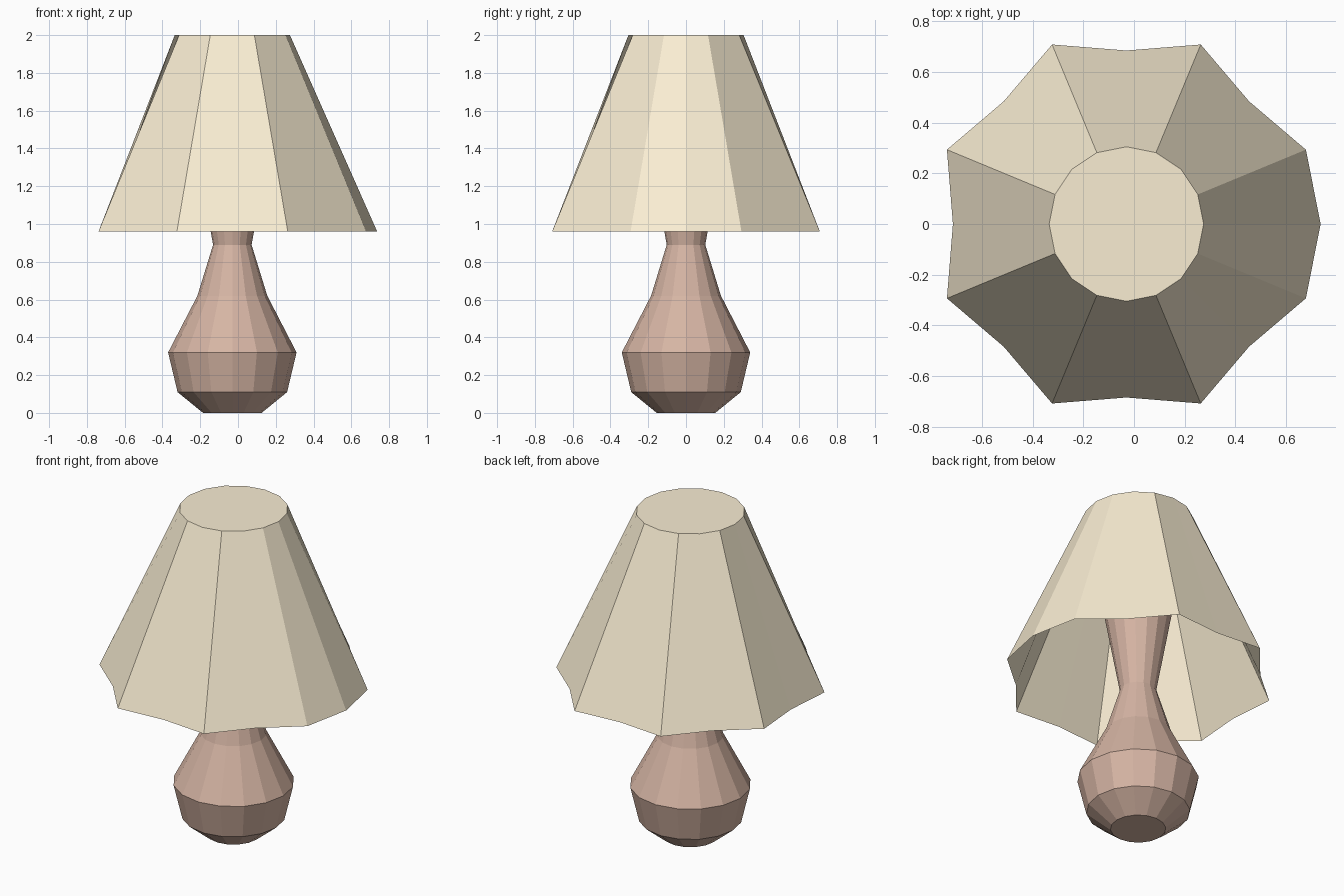
import bpy, bmesh
from math import cos, sin, tau

if "Cube" in bpy.data.objects:
    bpy.data.objects.remove(bpy.data.objects["Cube"])

SIDES = 16
CX = -0.03  # the lamp axis sits slightly left because one pleat sticks out


def material(name, color):
    m = bpy.data.materials.new(name)
    m.diffuse_color = (*color, 1)
    m.use_nodes = True
    m.node_tree.nodes["Principled BSDF"].inputs["Base Color"].default_value = m.diffuse_color
    return m


def ring(bm, z, radius_at):
    return [bm.verts.new((CX + radius_at(i) * cos(tau * i / SIDES),
                          radius_at(i) * sin(tau * i / SIDES), z))
            for i in range(SIDES)]


def loft(name, rings, mat, cap_bottom=False, cap_top=False):
    """Skin a stack of (z, radius function) rings, lowest first."""
    bm = bmesh.new()
    loops = [ring(bm, z, f) for z, f in rings]
    for a, b in zip(loops, loops[1:]):
        for i in range(SIDES):
            j = (i + 1) % SIDES
            bm.faces.new((a[i], a[j], b[j], b[i]))
    if cap_bottom:
        bm.faces.new(loops[0][::-1])
    if cap_top:
        bm.faces.new(loops[-1])
    mesh = bpy.data.meshes.new(name)
    bm.to_mesh(mesh)
    bm.free()
    mesh.materials.append(mat)
    obj = bpy.data.objects.new(name, mesh)
    bpy.context.collection.objects.link(obj)
    return obj


wood = material("brown_wood", (0.67, 0.46, 0.37))
cloth = material("cream_cloth", (0.95, 0.85, 0.65))

# Turned base: foot, belly, neck, then a stem flaring up to the shade's top rim
profile = [(0, 0.155), (0.11, 0.29), (0.32, 0.34), (0.62, 0.185),
           (0.89, 0.102), (1.995, 0.30)]
loft("lamp_base", [(z, lambda i, r=r: r) for z, r in profile],
     wood, cap_bottom=True)


# Pleated shade: every other rim corner pulled in, except the one facing +x
def rim(i):
    return 0.767 if i % 2 or i == 0 else 0.685


loft("lamp_shade", [(0.96, rim), (2.0, lambda i: 0.305)], cloth, cap_top=True)
